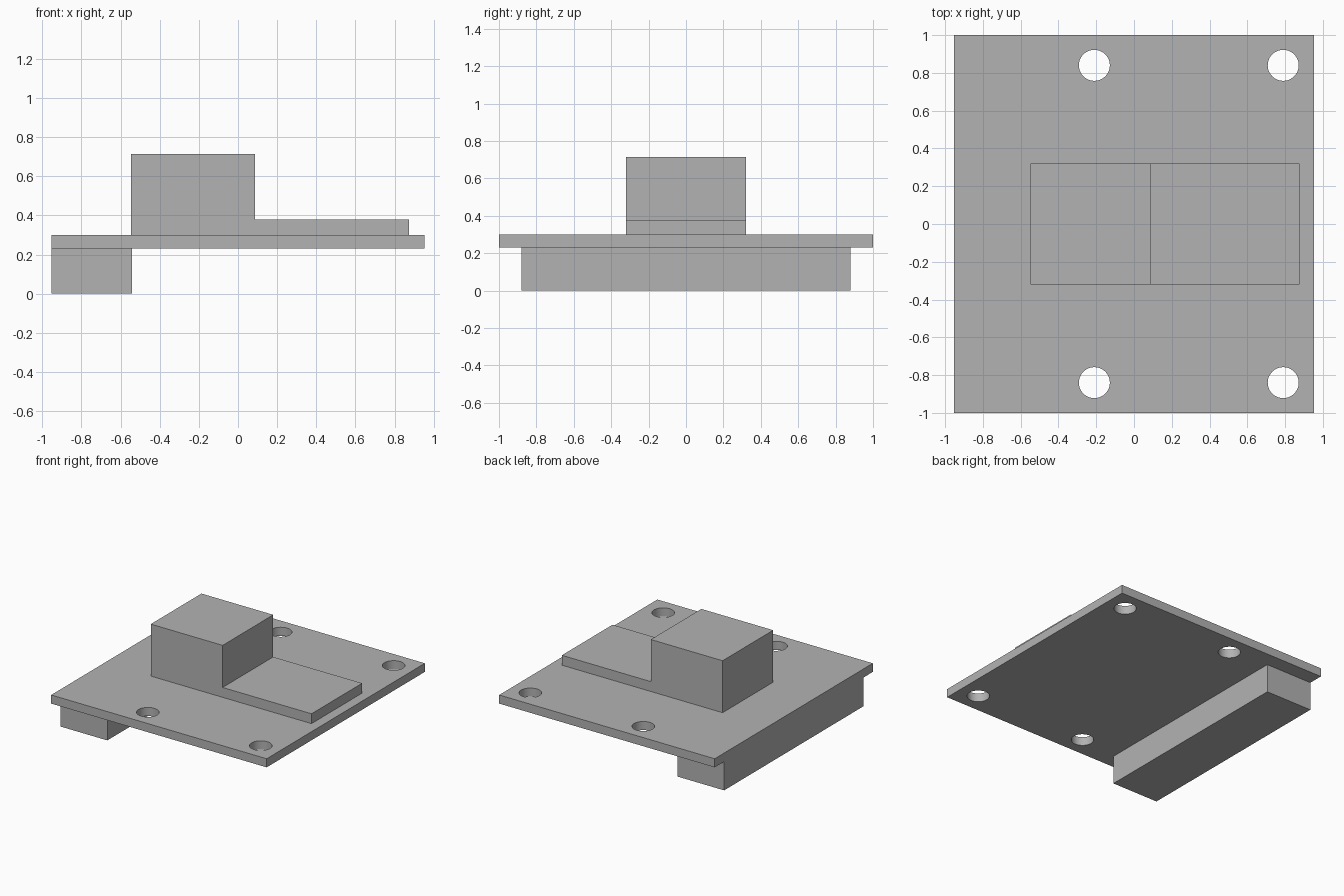
import bpy
import bmesh
from mathutils import Matrix

cube = bpy.data.objects.get("Cube")
if cube:
    bpy.data.objects.remove(cube, do_unlink=True)

# Single matte grey
grey = bpy.data.materials.new("neutral_grey")
grey.use_nodes = True
colour = (0.45, 0.45, 0.45, 1)
grey.diffuse_color = colour
grey.node_tree.nodes["Principled BSDF"].inputs["Base Color"].default_value = colour


def add_object(name, bm):
    bmesh.ops.recalc_face_normals(bm, faces=bm.faces)
    mesh = bpy.data.meshes.new(name)
    bm.to_mesh(mesh)
    bm.free()
    mesh.materials.append(grey)
    obj = bpy.data.objects.new(name, mesh)
    bpy.context.scene.collection.objects.link(obj)
    return obj


def extrude_profile(name, profile, half_width):
    """Extrude an x-z outline symmetrically along y."""
    bm = bmesh.new()
    face = bm.faces.new([bm.verts.new((x, -half_width, z)) for x, z in profile])
    result = bmesh.ops.extrude_face_region(bm, geom=[face])
    moved = [v for v in result["geom"] if isinstance(v, bmesh.types.BMVert)]
    bmesh.ops.translate(bm, verts=moved, vec=(0, 2 * half_width, 0))
    return add_object(name, bm)


def rectangle(x0, x1, z0, z1):
    return [(x0, z0), (x1, z0), (x1, z1), (x0, z1)]


EDGE, BOTTOM, TOP = 0.954, 0.23, 0.299

# Board with four mounting holes
board = extrude_profile("board", rectangle(-EDGE, EDGE, BOTTOM, TOP), 1.0)

bm = bmesh.new()
for x in (-0.21, 0.79):
    for y in (-0.84, 0.84):
        bmesh.ops.create_cone(bm, cap_ends=True, segments=48, radius1=0.082,
                              radius2=0.082, depth=0.3,
                              matrix=Matrix.Translation((x, y, 0.265)))
cutter = add_object("hole_cutter", bm)
cutter.hide_render = True
cutter.hide_set(True)

cut = board.modifiers.new("mounting_holes", "BOOLEAN")
cut.operation = "DIFFERENCE"
cut.solver = "EXACT"
cut.object = cutter

# Apply the cut so the helper can go, then smooth only the hole walls
bpy.context.view_layer.objects.active = board
board.select_set(True)
bpy.ops.object.modifier_apply(modifier=cut.name)
bpy.data.objects.remove(cutter, do_unlink=True)
bpy.ops.object.shade_smooth_by_angle()

# Stepped housing: tall block with a low tongue
extrude_profile("stepped_housing", [
    (-0.548, TOP), (0.875, TOP), (0.875, 0.378),
    (0.088, 0.378), (0.088, 0.715), (-0.548, 0.715)], 0.32)

# Connector bar beneath the right edge
extrude_profile("connector_bar", rectangle(-EDGE, -0.541, 0, BOTTOM), 0.88)
